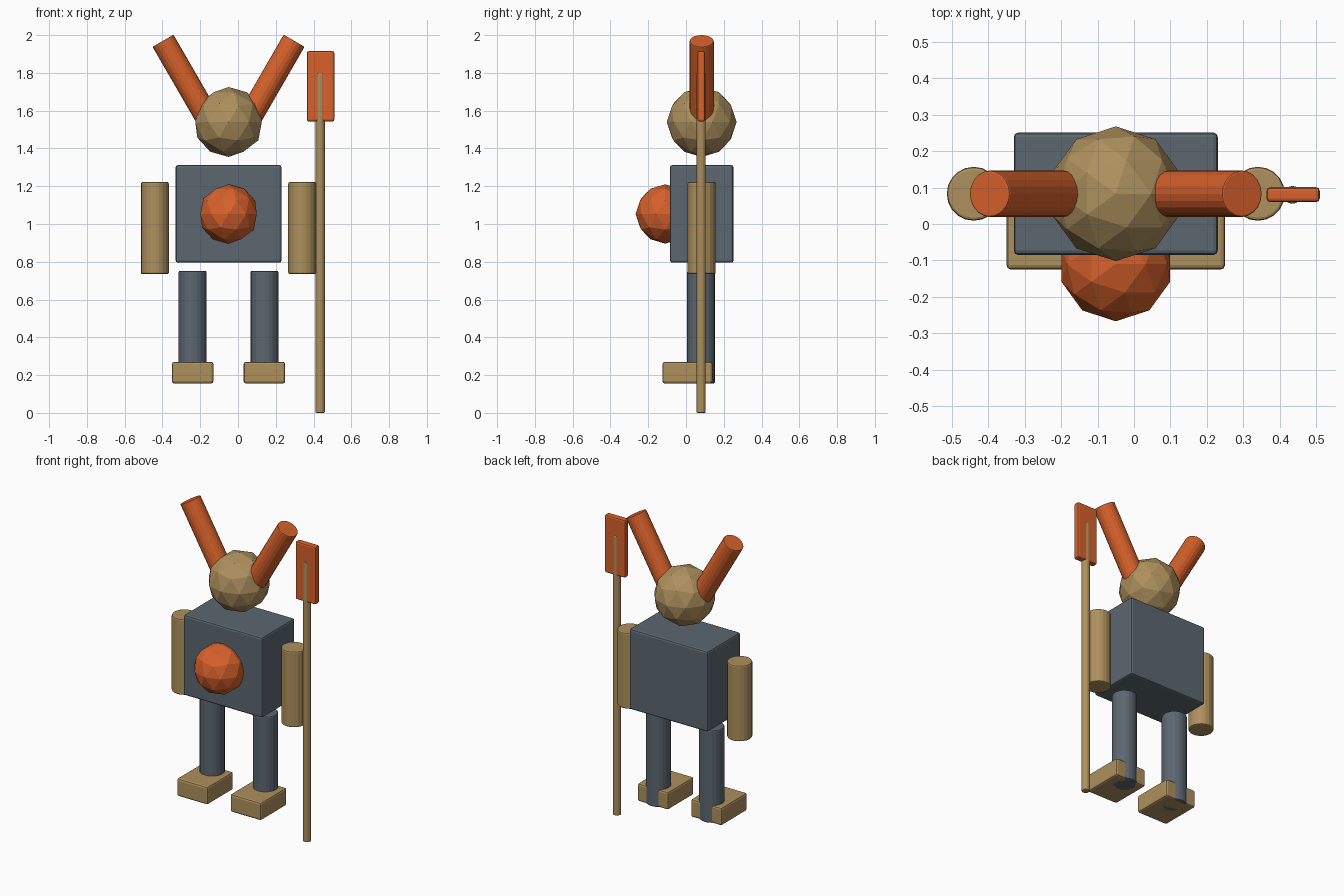
import bpy, math
from mathutils import Vector

if "Cube" in bpy.data.objects:
    bpy.data.objects.remove(bpy.data.objects["Cube"])

CX, CY = -0.05, 0.083          # body axis


def material(name, rgb):
    m = bpy.data.materials.new(name)
    m.diffuse_color = (*rgb, 1)
    m.use_nodes = True
    m.node_tree.nodes["Principled BSDF"].inputs["Base Color"].default_value = m.diffuse_color
    return m


TAN = material("tan", (0.42, 0.28, 0.11))
ORANGE = material("orange", (0.68, 0.12, 0.024))
SLATE = material("slate", (0.107, 0.136, 0.162))


def finish(name, mat, bevel=0.0):
    ob = bpy.context.object
    ob.name = name
    ob.data.materials.append(mat)
    if bevel:
        b = ob.modifiers.new("soft_edges", 'BEVEL')
        b.width, b.segments = bevel, 2
        b.limit_method, b.angle_limit = 'ANGLE', math.radians(40)
    return ob


def box(name, mat, lo, hi, bevel=0.012):
    lo, hi = Vector(lo), Vector(hi)
    bpy.ops.mesh.primitive_cube_add(size=1, location=(lo + hi) / 2)
    ob = bpy.context.object
    for v in ob.data.vertices:
        v.co = v.co * (hi - lo)
    return finish(name, mat, bevel)


def rod(name, mat, start, end, radius, bevel=0.008, sides=20):
    start, end = Vector(start), Vector(end)
    axis = end - start
    tilt = math.atan2(axis.x, axis.z)
    bpy.ops.mesh.primitive_cylinder_add(vertices=sides, radius=radius, depth=axis.length,
                                        location=(start + end) / 2, rotation=(0, tilt, 0))
    return finish(name, mat, bevel)


def ball(name, mat, centre, radius):
    bpy.ops.mesh.primitive_ico_sphere_add(subdivisions=2, radius=radius, location=centre)
    return finish(name, mat)


# Torso, head and belly
box("torso", SLATE, (-0.33, -0.085, 0.795), (0.23, 0.251, 1.312))
ball("head", TAN, (CX, CY, 1.54), 0.185)
ball("belly", ORANGE, (CX, -0.11, 1.053), 0.157)

# Paired limbs and ears
for side, s in (("left", -1), ("right", 1)):
    ax, lx = CX + s * 0.39, CX + s * 0.19
    rod(side + "_arm", TAN, (ax, CY, 0.735), (ax, CY, 1.222), 0.074)
    rod(side + "_leg", SLATE, (lx, 0.08, 0.156), (lx, 0.08, 0.752), 0.074)
    box(side + "_foot", TAN, (lx - 0.11, -0.125, 0.156), (lx + 0.11, 0.14, 0.27))
    rod(side + "_ear", ORANGE, (CX + s * 0.102, CY, 1.546), (CX + s * 0.347, CY, 1.97), 0.064, 0.005)

# Paddle: staff with a flat blade
rod("staff", TAN, (0.435, 0.08, 0), (0.435, 0.08, 1.8), 0.0245, 0.006, 16)
box("paddle_blade", ORANGE, (0.364, 0.06, 1.543), (0.51, 0.101, 1.915), 0.01)
